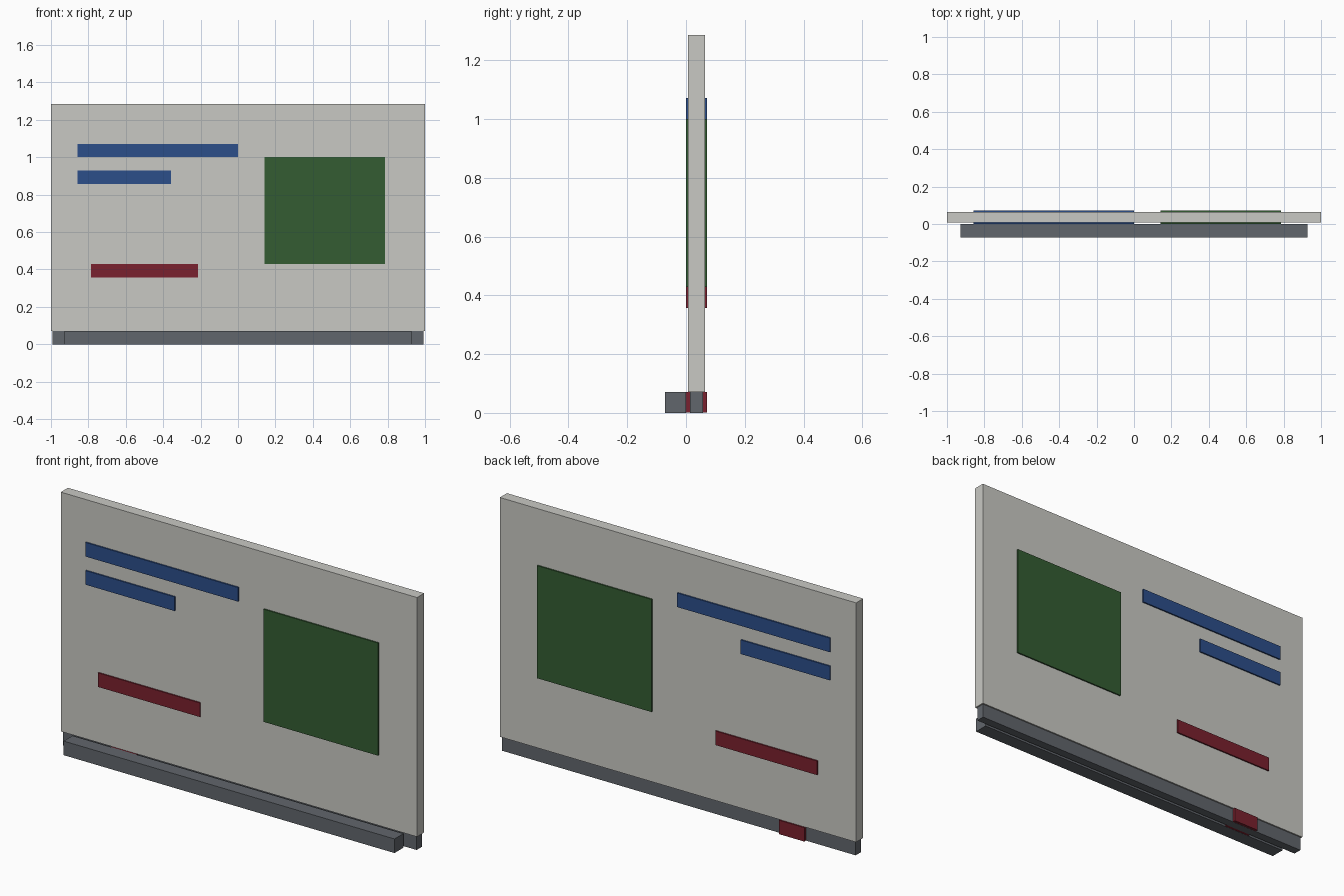
import bpy, bmesh
from mathutils import Matrix, Vector

if "Cube" in bpy.data.objects:
    bpy.data.objects.remove(bpy.data.objects["Cube"])

U = 1 / 14  # base module: the sign is 28 modules wide


def material(name, rgb):
    mat = bpy.data.materials.new(name)
    lin = [((c / 255 + 0.055) / 1.055) ** 2.4 for c in rgb]
    mat.diffuse_color = (*lin, 1)
    mat.use_nodes = True
    mat.node_tree.nodes["Principled BSDF"].inputs["Base Color"].default_value = mat.diffuse_color
    return mat


board_grey = material("light_grey", (201, 201, 196))
rail_grey = material("slate_grey", (97, 102, 108))
blue = material("blue", (44, 78, 138))
green = material("green", (52, 92, 50))
red = material("dark_red", (122, 33, 46))


def box(name, x, y, z, mat):
    """Box from (min, max) ranges on each axis."""
    lo, hi = Vector((x[0], y[0], z[0])), Vector((x[1], y[1], z[1]))
    bm = bmesh.new()
    bmesh.ops.create_cube(bm, size=1, matrix=Matrix.Translation((lo + hi) / 2)
                          @ Matrix.Diagonal((*(hi - lo), 1)))
    mesh = bpy.data.meshes.new(name)
    bm.to_mesh(mesh)
    bm.free()
    mesh.materials.append(mat)
    obj = bpy.data.objects.new(name, mesh)
    bpy.context.collection.objects.link(obj)
    return obj


# Main board and the two rails beneath it
box("board", (-1, 1), (0.1 * U, 0.9 * U), (U, 18 * U), board_grey)
box("front_tray", (-13 * U, 13 * U), (-U, 0), (0, U), rail_grey)
box("bottom_rail", (-13.9 * U, 13.9 * U), (0.2 * U, 0.8 * U), (0, U), rail_grey)

# Red block wrapped around the bottom rail
box("red_block", (-10 * U, -8 * U), (0, U), (0.0008, U), red)

# Marks on the board, thin plates on both front and back (x and z in modules)
marks = [
    ("long_blue_line", -12, 0, 14, 15, blue),
    ("short_blue_line", -12, -5, 12, 13, blue),
    ("green_panel", 2, 11, 6, 14, green),
    ("red_line", -11, -3, 5, 6, red),
]
T = 0.009
for name, x0, x1, z0, z1, mat in marks:
    for side, y in (("front", (0, T)), ("back", (U - T, U))):
        box(f"{name}_{side}", (x0 * U, x1 * U), y, (z0 * U, z1 * U), mat)
